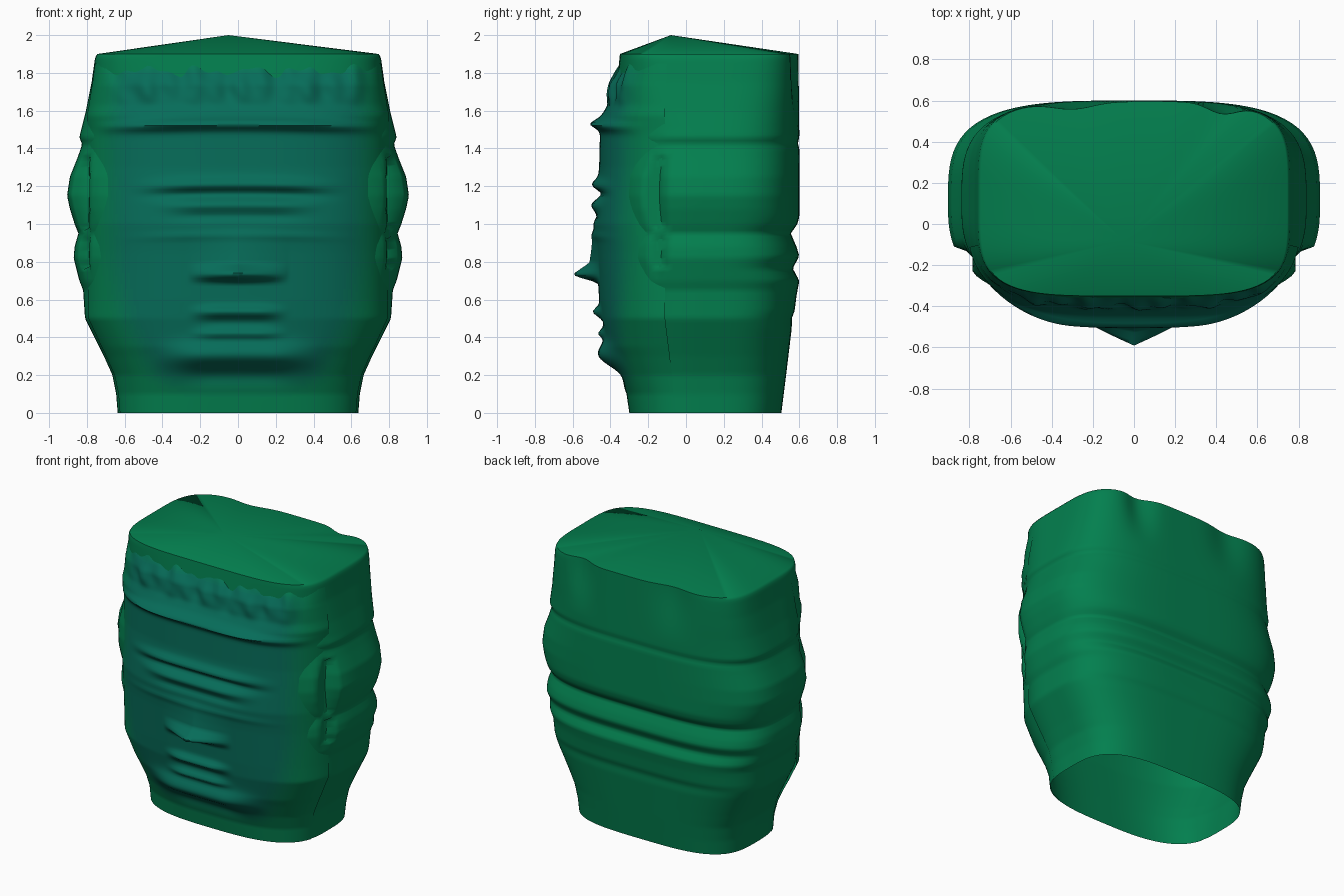
import bpy, bmesh, math

if "Cube" in bpy.data.objects:
    bpy.data.objects.remove(bpy.data.objects["Cube"])

# Profiles by height: (z, value)
WIDTH = [(0, .637), (.1, .645), (.2, .665), (.3, .71), (.45, .785), (.5, .81), (.65, .82), (.7, .84),
         (.82, .87), (.88, .865), (.95, .845), (1.0, .865), (1.08, .89), (1.15, .905), (1.25, .89),
         (1.35, .85), (1.42, .825), (1.46, .84), (1.6, .805), (1.75, .775), (1.88, .757), (1.9, .745)]
FACE = [(0, .30), (.1, .315), (.2, .355), (.35, .42), (.5, .45), (.6, .46), (.85, .475), (1.0, .49),
        (1.15, .475), (1.3, .46), (1.5, .455), (1.57, .45), (1.63, .415), (1.74, .40), (1.85, .335)]
INNER = [(0, .295), (.2, .33), (.5, .39), (1.0, .41), (1.5, .40), (1.75, .365), (1.9, .35)]
BACK = [(0, .505), (.2, .53), (.45, .56), (.5, .56), (.54, .575), (.62, .585), (.7, .60), (.765, .565),
        (.83, .60), (.88, .585), (.95, .555), (1.0, .59), (1.04, .60), (1.4, .60), (1.43, .592), (1.46, .60),
        (1.9, .595)]
SQUARE = [(0, 3), (.3, 2.8), (.6, 2.7), (1.5, 2.8), (1.75, 3.6), (1.9, 4.3)]
MASK = [(0, .3), (.1, .42), (.2, .5), (.5, .66), (.8, .72), (1.5, .73), (1.75, .72), (1.85, .70)]
# Ridges of the face: z, depth, thickness, half width
RIDGES = [(1.53, .055, .028, .9), (1.21, .03, .03, .62), (1.16, -.025, .025, .6), (1.10, .022, .025, .5),
          (1.04, -.012, .02, .45), (.94, .008, .02, .7), (.535, .04, .028, .29), (.42, .03, .022, .29),
          (.48, -.008, .02, .28), (.30, .065, .065, .5), (.20, -.015, .05, .35)]


def lerp(table, z):
    for (a, u), (b, v) in zip(table, table[1:]):
        if z <= b:
            return u + (v - u) * (z - a) / (b - a)
    return table[-1][1]


def smooth(a, b, v):
    t = max(0, min(1, (v - a) / (b - a)))
    return t * t * (3 - 2 * t)


def relief(x, z):
    """How far the features stand out of the face."""
    d = 0
    for rz, amp, s, hw in RIDGES:
        d += amp * math.exp(-((z - rz + .04 * x * x) / s) ** 2) * (1 - smooth(hw * .35, hw, abs(x)))
    # nose: long slope above, sharp underside
    n = smooth(.68, .735, z) if z < .735 else .4 * max(0, 1 - (z - .735) / .25) + .6 * max(0, 1 - (z - .735) / .06)
    d += .13 * n * max(0, 1 - abs(x) / .27)
    # ragged fringe along the forehead, cut off where it sinks into the block
    noise = math.sin(x * 23) + .6 * math.sin(x * 51 + 1) + .5 * math.sin(x * 37 + z * 30)
    d += .009 * noise * smooth(1.6, 1.7, z) * (1 - smooth(.6, .75, abs(x)))
    return d


def section(ang, w, front, back, n_front, n_back):
    """Rounded-box outline point in the horizontal plane."""
    c, s, yc = math.cos(ang), math.sin(ang), .1
    n, b = (n_front, front + yc) if s < 0 else (n_back, back - yc)
    r = (abs(c / w) ** n + abs(s / b) ** n) ** (-1 / n)
    return r * c, yc + r * s


def block_point(u, z):
    x, y = section(2 * math.pi * u, lerp(WIDTH, z), lerp(INNER, z), lerp(BACK, z),
                   lerp(SQUARE, z), 3.4 + smooth(1.4, 1.9, z))
    if y < -.13:
        x = max(-.785, min(.785, x))
    if y > .35:
        # shallow hollows in the upper back edge
        hollow = .05 * math.exp(-((x - .43) / .1) ** 2) + .035 * math.exp(-((x + .3) / .14) ** 2)
        y -= hollow * smooth(1.5, 1.9, z)
    return x, y, z


def face_point(u, z):
    # spans the front, from one side seam to the other
    a = math.pi + .26 + u * (math.pi - .52)
    x, y = section(a, min(.815, lerp(WIDTH, z) + .004), lerp(FACE, z), 0, lerp(SQUARE, z), 3)
    return x, y - relief(x, z) * smooth(.1, .3, -y), z


# Colours, green sides blending to a teal face
STEPS = 8
green, teal = (.001, .215, .078), (.002, .15, .10)
mats = []
for i in range(STEPS):
    t = i / (STEPS - 1)
    m = bpy.data.materials.new(f"skin_{i}")
    m.diffuse_color = (*[g + (k - g) * t for g, k in zip(green, teal)], 1)
    m.use_nodes = True
    m.node_tree.nodes["Principled BSDF"].inputs["Base Color"].default_value = m.diffuse_color
    mats.append(m)


def tint(p):
    hw = lerp(MASK, p.z)
    t = (1 - smooth(hw - .16, hw + .04, abs(p.x))) * smooth(.06, .25, p.z) * (1 - smooth(1.78, 1.88, p.z))
    return round(t * (STEPS - 1))


def loft(name, point, seg, rows, top, closed, tinted):
    """Skin of quads over point(u, z); a closed one gets a peaked crown, its base stays open."""
    bm = bmesh.new()
    count = seg if closed else seg + 1
    rings = [[bm.verts.new(point(i / seg, top * k / rows)) for i in range(count)] for k in range(rows + 1)]
    for lo, hi in zip(rings, rings[1:]):
        for i in range(seg):
            j = (i + 1) % count
            f = bm.faces.new((lo[i], lo[j], hi[j], hi[i]))
            if tinted:
                f.material_index = tint(f.calc_center_median())
    if closed:
        crown = bm.verts.new((-.05, -.08, 2))
        for i in range(seg):
            bm.faces.new((rings[-1][i], rings[-1][(i + 1) % seg], crown))
    mesh = bpy.data.meshes.new(name)
    bm.to_mesh(mesh)
    bm.free()
    for m in mats:
        mesh.materials.append(m)
    ob = bpy.data.objects.new(name, mesh)
    bpy.context.collection.objects.link(ob)
    bpy.ops.object.select_all(action='DESELECT')
    bpy.context.view_layer.objects.active = ob
    ob.select_set(True)
    bpy.ops.object.shade_smooth_by_angle(angle=math.radians(60))


loft("head_block", block_point, 160, 120, 1.9, True, False)
loft("face_shell", face_point, 140, 130, 1.85, False, True)
